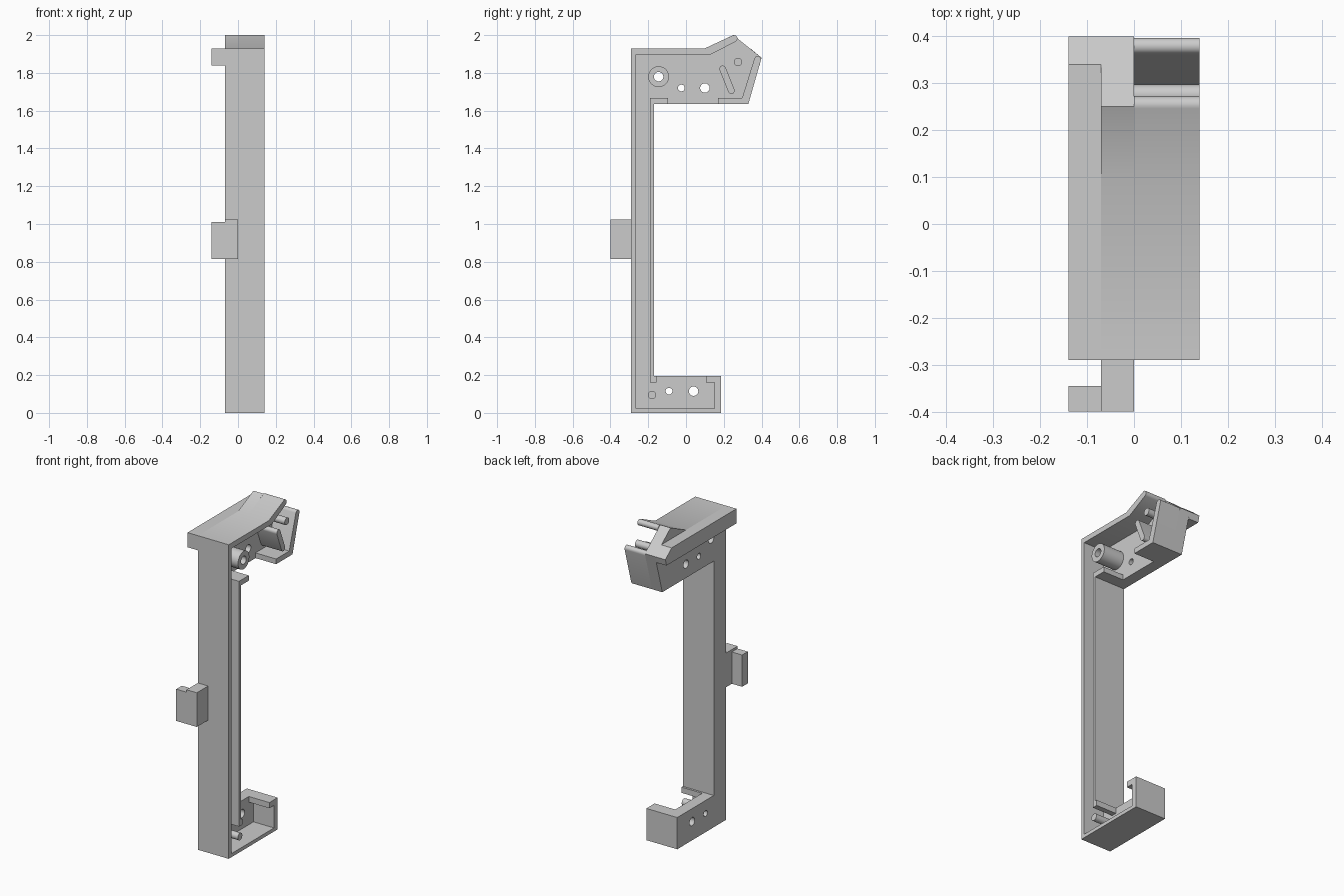
import bpy, bmesh, math
from mathutils import Matrix, Vector

cube = bpy.data.objects.get("Cube")
if cube:
    bpy.data.objects.remove(cube, do_unlink=True)

grey = bpy.data.materials.new("plain grey")
grey.use_nodes = True
COLOUR = (0.6, 0.6, 0.6, 1)
grey.diffuse_color = COLOUR
grey.node_tree.nodes["Principled BSDF"].inputs["Base Color"].default_value = COLOUR

BACK, FLOOR, RIM, LIP = -0.07, 0.0, 0.14, -0.14


def finish(name, bm):
    bmesh.ops.recalc_face_normals(bm, faces=bm.faces)
    mesh = bpy.data.meshes.new(name)
    bm.to_mesh(mesh)
    bm.free()
    mesh.materials.append(grey)
    obj = bpy.data.objects.new(name, mesh)
    bpy.context.collection.objects.link(obj)
    return obj


def smooth(obj):
    bpy.ops.object.select_all(action='DESELECT')
    obj.select_set(True)
    bpy.context.view_layer.objects.active = obj
    bpy.ops.object.shade_smooth_by_angle(angle=math.radians(30))


def extrude(name, outline, x0, x1):
    """Extrude a (y, z) outline along x."""
    bm = bmesh.new()
    face = bm.faces.new([bm.verts.new((x0, y, z)) for y, z in outline])
    made = bmesh.ops.extrude_face_region(bm, geom=[face])["geom"]
    moved = [v for v in made if isinstance(v, bmesh.types.BMVert)]
    bmesh.ops.translate(bm, vec=(x1 - x0, 0, 0), verts=moved)
    return finish(name, bm)


def box(name, lo, hi):
    return extrude(name, [(lo[1], lo[2]), (hi[1], lo[2]), (hi[1], hi[2]), (lo[1], hi[2])],
                   lo[0], hi[0])


def cylinder(name, y, z, r, x0, x1):
    bm = bmesh.new()
    bmesh.ops.create_cone(bm, cap_ends=True, segments=32, radius1=r, radius2=r, depth=x1 - x0,
                          matrix=Matrix.Translation(((x0 + x1) / 2, y, z))
                          @ Matrix.Rotation(math.pi / 2, 4, 'Y'))
    return finish(name, bm)


def drill(obj, y, z, r):
    cutter = cylinder("drill_cutter", y, z, r, -0.3, 0.3)
    mod = obj.modifiers.new("hole", 'BOOLEAN')
    mod.operation, mod.solver, mod.object = 'DIFFERENCE', 'EXACT', cutter
    bpy.context.view_layer.objects.active = obj
    bpy.ops.object.modifier_apply(modifier=mod.name)
    bpy.data.objects.remove(cutter, do_unlink=True)


def round_end(a, b, steps=8):
    """Half circle running from point a to point b, turning clockwise."""
    a, b = Vector(a), Vector(b)
    mid, arm = (a + b) / 2, (a - b) / 2
    return [tuple(mid + Matrix.Rotation(-math.pi * i / steps, 2) @ arm)
            for i in range(steps + 1)]


# Back plate with its screw holes
plate = extrude("back_plate", [
    (-0.29, 0), (0.185, 0), (0.185, 0.195), (-0.17, 0.195), (-0.17, 1.635), (0.33, 1.635),
    (0.4, 1.88), (0.25, 2.0), (0.1, 1.93), (-0.29, 1.93)], BACK, FLOOR)
for hole in [(-0.145, 1.78, 0.025), (-0.025, 1.72, 0.018), (0.1, 1.72, 0.025),
             (-0.09, 0.115, 0.018), (0.04, 0.115, 0.025)]:
    drill(plate, *hole)

# Outer wall: top, front, bottom and lower end with its short flange
outer = extrude("outer_wall", [
    (0.13, 1.897), (-0.265, 1.897), (-0.265, 0.022), (0.15, 0.022), (0.15, 0.16),
    (0.105, 0.16), (0.105, 0.195), (0.185, 0.195), (0.185, 0), (-0.29, 0), (-0.29, 1.93),
    (0.1, 1.93)] + round_end((0.246, 1.998), (0.262, 1.965)), FLOOR, RIM)

# Inner column wall with a flange at each end
inner = extrude("inner_wall", [
    (-0.19, 0.16), (-0.19, 1.667), (-0.095, 1.667), (-0.095, 1.635), (-0.17, 1.635),
    (-0.17, 0.195), (-0.157, 0.195), (-0.157, 0.16)], FLOOR, RIM)

# Nose wall with its floor flange
nose = extrude("nose_wall", [
    (0.33, 1.635), (0.17, 1.635), (0.17, 1.667), (0.297, 1.667)]
    + round_end((0.362, 1.876), (0.396, 1.866)), FLOOR, RIM)

# Side lip along the top
lip = extrude("top_side_lip", [
    (-0.29, 1.84), (0.389, 1.84), (0.4, 1.88), (0.34, 1.93), (-0.29, 1.93)], LIP, BACK)

# Boss, pins and slanted rib inside the tray
boss = cylinder("screw_boss", -0.145, 1.78, 0.055, FLOOR, RIM)
drill(boss, -0.145, 1.78, 0.025)
upper_pin = cylinder("upper_pin", 0.275, 1.858, 0.022, FLOOR, RIM)
lower_pin = cylinder("lower_pin", -0.18, 0.095, 0.022, FLOOR, RIM)
rib = extrude("slanted_rib", round_end((0.178, 1.815), (0.21, 1.828))
              + round_end((0.256, 1.712), (0.224, 1.699)), FLOOR, RIM)

# Hook on the front
box("hook_arm", (BACK, -0.4, 0.815), (FLOOR, -0.29, 1.025))
box("hook_tab", (LIP, -0.4, 0.815), (BACK, -0.345, 1.01))

for part in (plate, outer, inner, nose, lip, boss, upper_pin, lower_pin, rib):
    smooth(part)
